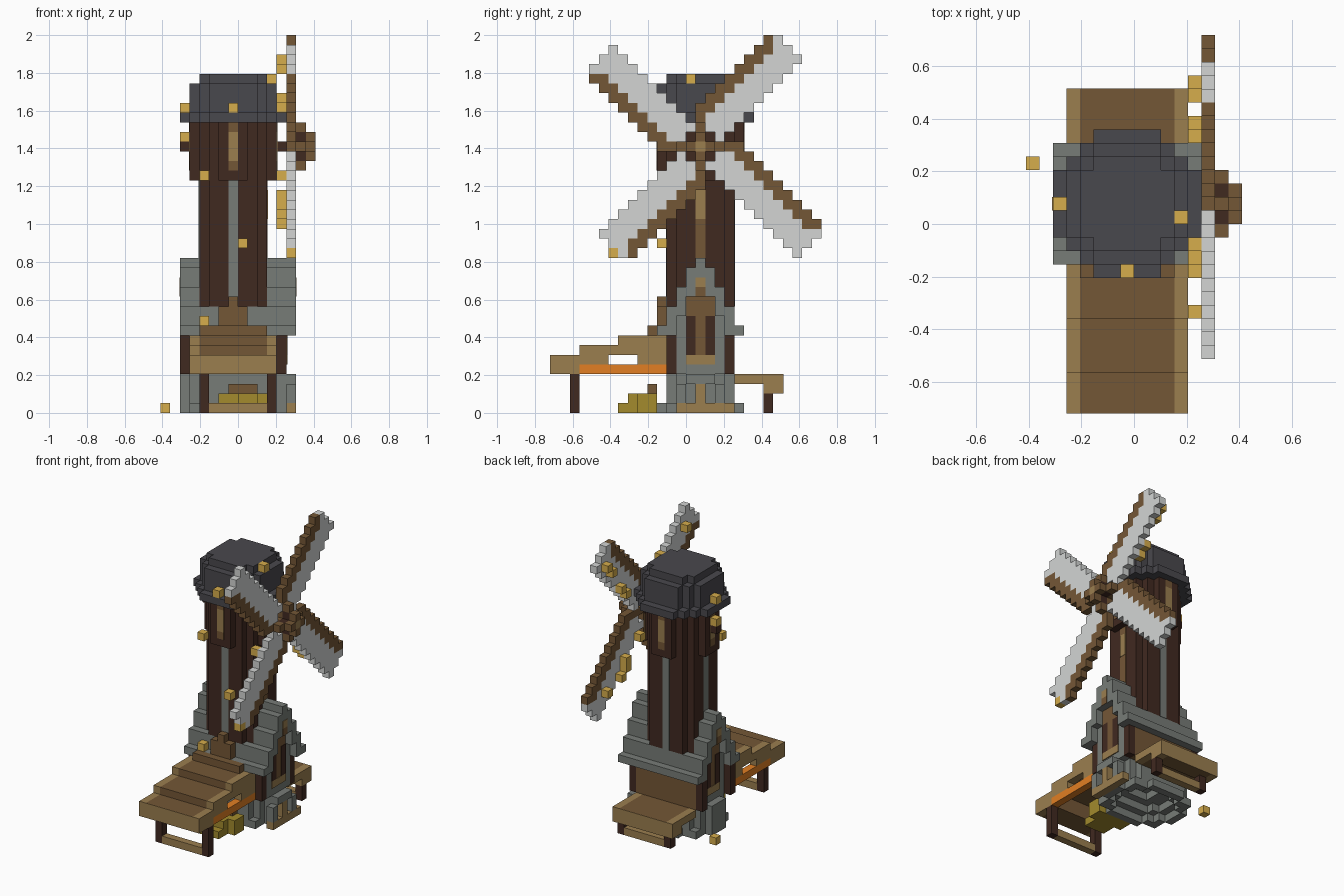
import bpy, bmesh
from mathutils import Vector

cube = bpy.data.objects.get("Cube")
if cube:
    bpy.data.objects.remove(cube)

V = 2 / 39            # edge length of one block
CX, CY = -1, 1        # centre cell of the round tower


def material(name, r, g, b):
    def lin(c):
        return ((c / 255 + 0.055) / 1.055) ** 2.4
    col = (lin(r), lin(g), lin(b), 1)
    m = bpy.data.materials.new(name)
    m.use_nodes = True
    m.diffuse_color = col
    bsdf = next(n for n in m.node_tree.nodes if n.type == 'BSDF_PRINCIPLED')
    bsdf.inputs["Base Color"].default_value = col
    bsdf.inputs["Roughness"].default_value = 0.9
    return m


STONE = material("grey stone", 119, 124, 119)
SLATE = material("dark slate", 73, 72, 77)
DARK = material("dark timber", 64, 41, 32)
BROWN = material("brown wood", 116, 87, 54)
TAN = material("tan wood", 155, 126, 79)
CLOTH = material("pale cloth", 211, 213, 212)
GOLD = material("gold leaf", 214, 173, 76)
ORANGE = material("orange beam", 226, 127, 35)
HAY = material("olive hay", 163, 139, 45)


def finish(name, bm, mat):
    me = bpy.data.meshes.new(name)
    bm.to_mesh(me)
    bm.free()
    me.materials.append(mat)
    ob = bpy.data.objects.new(name, me)
    bpy.context.collection.objects.link(ob)


def box(x0, x1, y0, y1, z0, z1):
    return {(x, y, z) for x in range(x0, x1) for y in range(y0, y1) for z in range(z0, z1)}


def disc(rx, ry, z0, z1):
    return {(CX + x, CY + y, z) for x in range(-6, 7) for y in range(-6, 7)
            for z in range(z0, z1) if (x / rx) ** 2 + (y / ry) ** 2 <= 1}


def voxels(name, mat, cells):
    """Skin a set of cells, keeping only the faces on the outside."""
    bm = bmesh.new()
    verts = {}
    for c in cells:
        for axis in range(3):
            for side in (0, 1):
                n = list(c)
                n[axis] += 2 * side - 1
                if tuple(n) in cells:
                    continue
                ring = []
                for a, b in ((0, 0), (1, 0), (1, 1), (0, 1)):
                    p = list(c)
                    p[axis] += side
                    p[(axis + 1) % 3] += a
                    p[(axis + 2) % 3] += b
                    p = tuple(p)
                    if p not in verts:
                        verts[p] = bm.verts.new(Vector(p) * V)
                    ring.append(verts[p])
                bm.faces.new(ring if side else ring[::-1])
    finish(name, bm, mat)


def plate(name, mat, axis, side, at, u0, u1, z0, z1, t=0.06):
    """Thin panel on a wall facing +/- x (axis 0) or +/- y (axis 1)."""
    bm = bmesh.new()
    bmesh.ops.create_cube(bm, size=1)
    for v in bm.verts:
        out = at + side * t * (v.co.x + 0.5)
        u = u0 + (u1 - u0) * (v.co.y + 0.5)
        z = z0 + (z1 - z0) * (v.co.z + 0.5)
        v.co = Vector((out, u, z) if axis == 0 else (u, out, z)) * V
    bmesh.ops.recalc_face_normals(bm, faces=bm.faces)
    finish(name, bm, mat)


# Round tower with a raised panel on each of its four sides, and the cap
R = 3.65
panels = box(CX - 4, CX + 5, CY - 1, CY + 2, 24, 30) | box(CX - 1, CX + 2, CY - 4, CY + 5, 24, 30)
tower = disc(R, R, 11, 30) | panels
voxels("tower", DARK, tower)
voxels("cap_roof", SLATE, disc(5.5, 5.5, 30, 31) | disc(4.5, 4.5, 31, 34) | disc(R, R, 34, 35))
for label, axis, side, low, high, u in (("front", 1, -1, -2, -3, -1), ("back", 1, 1, 5, 6, -1),
                                        ("left", 0, 1, 3, 4, 1), ("right", 0, -1, -4, -5, 1)):
    plate(label + "_window", TAN, axis, side, high, u, u + 1, 26, 29)
    for z in (25, 29):
        plate(label + "_window_frame", BROWN, axis, side, high, u, u + 1, z, z + 1)
    if label == "left":
        plate("left_tower_strip", BROWN, axis, side, low, u, u + 1, 16, 24)
        plate("left_tower_window", TAN, axis, side, low, u, u + 1, 20, 23, 0.12)
    else:
        plate(label + "_tower_strip", STONE, axis, side, low, u, u + 1, 11, 24)

# Stepped stone roof of the mill house, ridge along x, with door recesses in the gables
roof = set()
for half, z0, z1 in ((4, 8, 9), (3, 9, 11), (2, 11, 13), (1, 13, 15), (0, 15, 16)):
    roof |= box(-6, 6, CY - half, CY + half + 1, z0, z1)
for x in (-6, 5):
    roof -= box(x, x + 1, -1, 4, 8, 10) | box(x, x + 1, 0, 3, 10, 12)
voxels("house_roof", STONE, roof - tower)

# House walls, corner posts, foundation with a stepped hollow underneath
pit = disc(4.5, 3.5, 0, 1) | disc(3.5, 2.5, 0, 2) | disc(1.5, 1.5, 0, 3)
voxels("foundation", STONE, (disc(5.5, 4.5, 0, 1) | disc(5.5, 3.6, 1, 4)) - pit)
gables = box(-5, -4, -1, 4, 4, 8) | box(4, 5, -1, 4, 4, 8)
voxels("gable_walls", STONE, gables)
voxels("house_wall", BROWN, box(-5, 4, -2, 5, 4, 8) - gables)
voxels("corner_posts", DARK, {c for c in box(-6, 5, -2, 5, 4, 8)
                              if c[0] in (-6, 4) and c[1] in (-2, 4)})
for label, side, wall, top in (("left", 1, 5, 6), ("right", -1, -5, -6)):
    plate(label + "_door", BROWN, 0, side, wall, 0, 3, 5, 12)
    plate(label + "_door_sill", TAN, 0, side, wall, 0, 3, 5, 6, 0.12)
    for y in (0, 2):
        plate(label + "_door_panel", DARK, 0, side, wall, y, y + 1, 6, 10, 0.12)
    plate(label + "_gable_window", TAN, 0, side, top, 1, 2, 13, 14)
    plate(label + "_gable_window_sill", BROWN, 0, side, top, 1, 2, 12, 13)
voxels("front_dormer", BROWN, box(-2, 1, -3, -2, 8, 11) | box(-1, 0, -3, -2, 11, 12))
voxels("door_step", TAN, box(5, 6, -1, 5, 0, 1) | box(5, 6, 1, 2, 1, 3))
voxels("buttress", STONE, box(5, 6, -1, 0, 1, 3) | box(5, 6, 3, 4, 1, 3) | box(5, 6, 0, 3, 3, 4))

# Front and back stepped decks: brown treads between tan side rails
front_treads = ((-14, -11, 4, 6), (-11, -7, 6, 7), (-7, -4, 7, 8), (-4, -3, 8, 9))
front_rails = ((-14, -11, 4, 6), (-11, -8, 5, 7), (-8, -5, 6, 7), (-5, -2, 5, 7), (-7, -2, 7, 8))
back_steps = ((5, 8, 3, 4), (8, 10, 2, 4))
for label, steps, sides in (("front", front_treads, front_rails), ("back", back_steps, back_steps)):
    treads, rails = set(), set()
    for s in steps:
        treads |= box(-4, 3, *s)
    for s in sides:
        rails |= box(-5, -4, *s) | box(3, 4, *s)
    voxels(label + "_treads", BROWN, treads)
    voxels(label + "_side_rails", TAN, rails)
plate("front_tread_edge", TAN, 1, -1, -14, -5, 4, 4, 6)
plate("back_tread_edge", TAN, 1, 1, 10, -5, 4, 2, 4)
for label, y, top in (("front", -12, 4), ("back", 8, 2)):
    voxels(label + "_posts", DARK, box(-4, -3, y, y + 1, 0, top) | box(3, 4, y, y + 1, 0, top))
    voxels(label + "_post_bar", TAN, box(-3, 3, y, y + 1, 0, 1))
voxels("orange_beams", ORANGE, box(-5, -4, -11, -2, 4, 5) | box(3, 4, -11, -2, 4, 5))

# Hay heap under the front deck
voxels("hay_heap", HAY, box(-2, 3, -5, -3, 0, 2) | box(-1, 2, -7, -5, 0, 1) | box(0, 2, -6, -5, 1, 2))
voxels("hay_top", BROWN, box(-1, 2, -4, -3, 2, 3))

# Sails: one diagonal arm turned four times about the axle
HZ = 27
spars, cloth = box(5, 6, CY - 3, CY + 4, HZ, HZ + 1) | box(5, 6, CY, CY + 1, HZ - 3, HZ + 4), set()
for turn, length in enumerate((19, 21, 19, 19)):
    for a in range(-1, 13):
        for b in range(-1, 13):
            along, across = a + b, b - a
            if not (3 <= along <= length and -1 <= across <= 4):
                continue
            y, z = a, b
            for _ in range(turn):
                y, z = z, -y
            cell = (5, CY + y, HZ + z)
            if across >= 3 and along < length:
                spars.add(cell)
            else:
                cloth.add(cell)
voxels("sail_spars", BROWN, spars)
voxels("sail_cloth", CLOTH, cloth - spars)


def plus(x, reach):
    return (box(x, x + 1, CY - reach, CY + reach + 1, HZ, HZ + 1)
            | box(x, x + 1, CY, CY + 1, HZ - reach, HZ + reach + 1))


# Hub and axle
voxels("hub_core", DARK, plus(6, 1))
voxels("hub", BROWN, (plus(6, 2) - plus(6, 1)) | (plus(7, 1) - plus(7, 0)))
voxels("hub_pin", TAN, plus(7, 0))
voxels("axle", DARK, box(-6, -5, CY, CY + 1, HZ, HZ + 1) | box(4, 5, CY, CY + 1, HZ, HZ + 1))

# Scattered gold leaves
voxels("roof_leaves", GOLD, {(-6, 1, 31), (-6, 1, 28), (-1, -4, 31), (3, 0, 34)})
voxels("sail_leaves", GOLD, {(4, 10, 36), (4, 9, 35), (4, 6, 31), (4, 7, 32), (4, 7, 20), (4, 6, 22),
                             (4, 6, 21), (4, 10, 19), (4, -7, 35), (4, -4, 32), (4, -2, 31),
                             (4, -3, 24), (4, 3, 24), (5, -8, 16)})
voxels("low_leaves", GOLD, {(-8, 4, 0), (-4, -3, 24), (0, -3, 17), (-4, -3, 9)})
